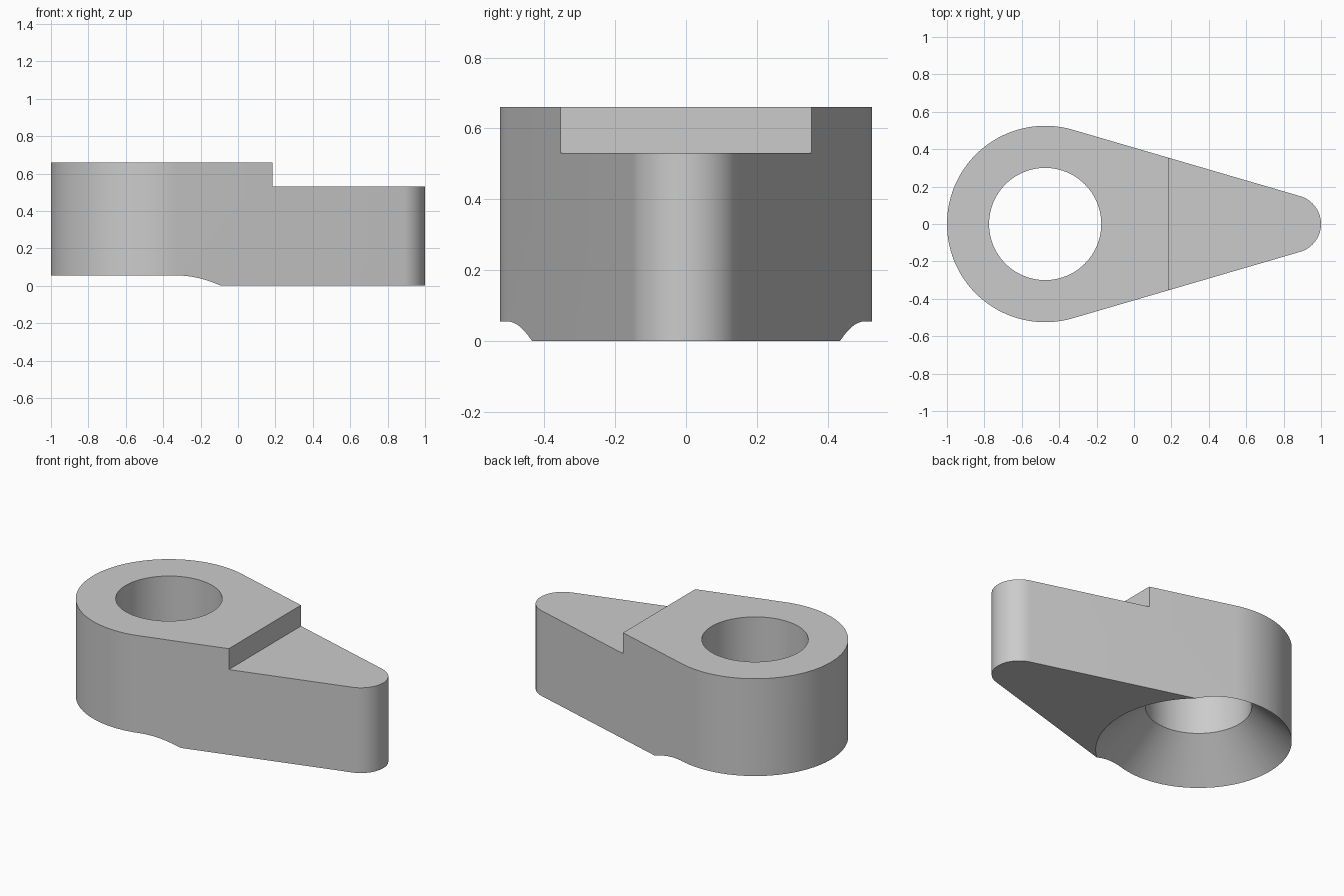
import bpy, bmesh, math

old = bpy.data.objects.get("Cube")
if old:
    bpy.data.objects.remove(old, do_unlink=True)

BIG_R, TIP_R = 0.525, 0.155
BIG_X, TIP_X = -0.475, 0.845
HEIGHT, STEP_X, STEP_Z = 0.66, 0.185, 0.53
HOLE_R, SINK_R = 0.30, 0.58

grey = bpy.data.materials.new("plain_grey")
grey.use_nodes = True
colour = (0.6, 0.6, 0.6, 1)
grey.diffuse_color = colour
grey.node_tree.nodes["Principled BSDF"].inputs["Base Color"].default_value = colour


def arc(cx, r, start, end, n):
    """Points on an arc centred on the x axis."""
    steps = [start + (end - start) * i / n for i in range(n + 1)]
    return [(cx + r * math.cos(a), r * math.sin(a), 0) for a in steps]


# Lever body: two arcs joined by their common tangents, extruded upward
lean = math.asin((BIG_R - TIP_R) / (TIP_X - BIG_X))
t = math.pi / 2 - lean
outline = arc(TIP_X, TIP_R, -t, t, 32) + arc(BIG_X, BIG_R, t, 2 * math.pi - t, 80)
bm = bmesh.new()
base = bm.faces.new([bm.verts.new(p) for p in outline])
top = bmesh.ops.extrude_face_region(bm, geom=[base])["geom"]
bmesh.ops.translate(bm, vec=(0, 0, HEIGHT),
                    verts=[v for v in top if isinstance(v, bmesh.types.BMVert)])
bmesh.ops.recalc_face_normals(bm, faces=bm.faces)
mesh = bpy.data.meshes.new("lever_body")
bm.to_mesh(mesh)
bm.free()
body = bpy.data.objects.new("lever_body", mesh)
bpy.context.collection.objects.link(body)
mesh.materials.append(grey)


def cut(name):
    """Subtract the active object from the body, then remove it."""
    cutter = bpy.context.object
    cutter.name = name
    cutter.hide_render = True
    cutter.data.materials.append(grey)
    bpy.ops.object.transform_apply(location=True, rotation=True, scale=True)
    mod = body.modifiers.new(name, "BOOLEAN")
    mod.operation = "DIFFERENCE"
    mod.solver = "EXACT"
    mod.object = cutter
    bpy.ops.object.select_all(action="DESELECT")
    body.select_set(True)
    bpy.context.view_layer.objects.active = body
    bpy.ops.object.modifier_apply(modifier=name)
    bpy.data.objects.remove(cutter, do_unlink=True)


# Through hole
bpy.ops.mesh.primitive_cylinder_add(vertices=96, radius=HOLE_R, depth=3, location=(BIG_X, 0, 0))
cut("hole_cutter")

# 45 degree countersink from below
drop = 0.1
size = SINK_R + drop
bpy.ops.mesh.primitive_cone_add(vertices=96, radius1=size, radius2=0, depth=size,
                                location=(BIG_X, 0, size / 2 - drop))
cut("countersink_cutter")

# Lowered step on the narrow end
bpy.ops.mesh.primitive_cube_add(size=2, location=(STEP_X + 1, 0, STEP_Z + 1))
cut("step_cutter")

bpy.ops.object.shade_smooth_by_angle(angle=math.radians(30))
